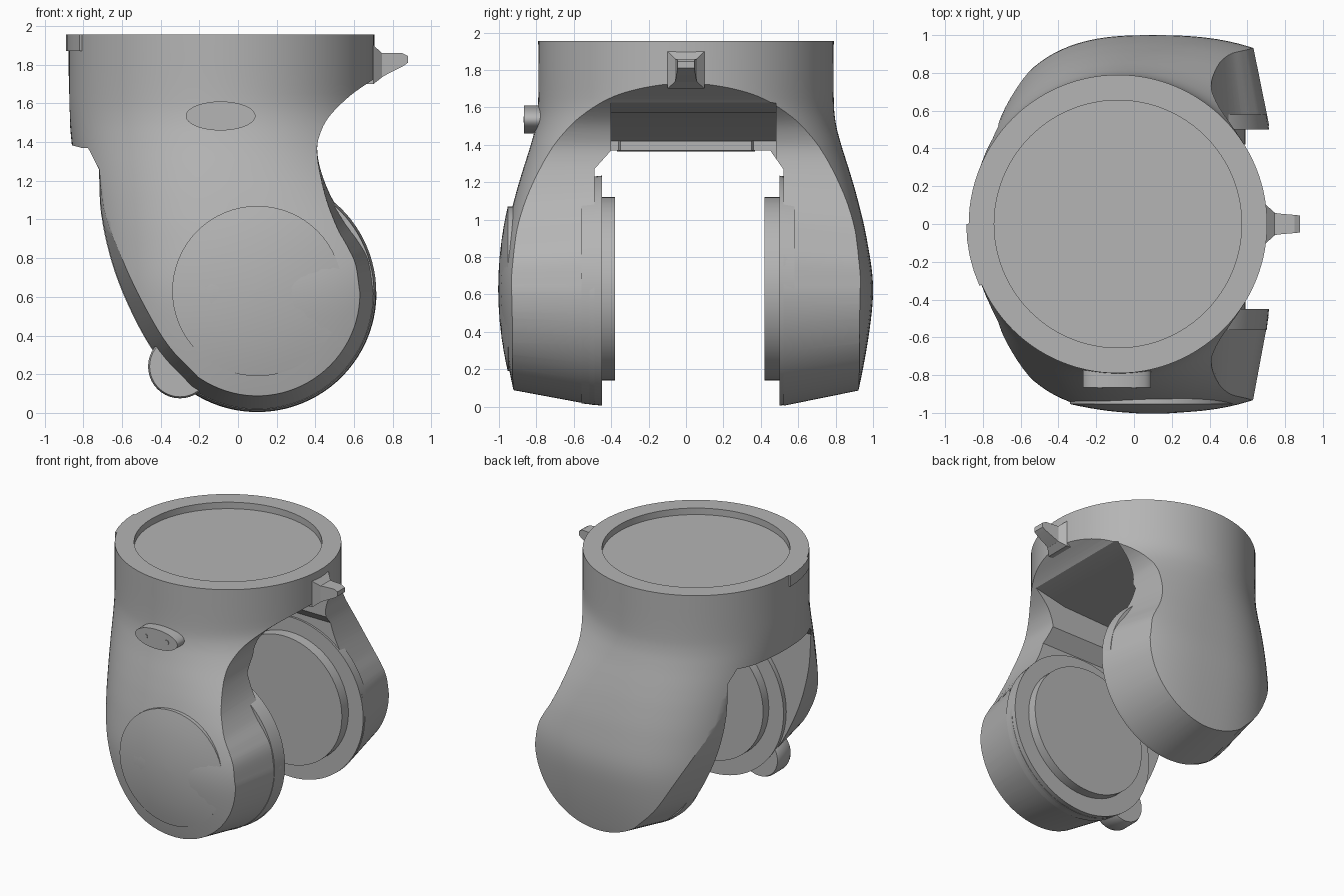
import bpy, bmesh, math
from mathutils import Vector

cube = bpy.data.objects.get("Cube")
if cube:
    bpy.data.objects.remove(cube)

grey = bpy.data.materials.new("plain_grey")
grey.use_nodes = True
grey.diffuse_color = (0.46, 0.46, 0.46, 1)
grey.node_tree.nodes["Principled BSDF"].inputs["Base Color"].default_value = grey.diffuse_color

HUB = Vector((0.10, 0.62))      # wheel axis in x, z
STEM_X, STEM_R, TOP = -0.085, 0.79, 1.955


def smooth(a, b, v):
    t = min(1, max(0, (v - a) / (b - a)))
    return t * t * (3 - 2 * t)


def spline(points, steps=6):
    """Smooth curve through the points."""
    p = [Vector(q) for q in points]
    p = [2 * p[0] - p[1]] + p + [2 * p[-1] - p[-2]]
    out = []
    for a, b, c, d in zip(p, p[1:], p[2:], p[3:]):
        for i in range(steps):
            t = i / steps
            out.append(0.5 * (2 * b + (c - a) * t + (2 * a - 5 * b + 4 * c - d) * t * t
                              + (3 * b - a - 3 * c + d) * t ** 3))
    return out + [p[-2]]


def loft(name, rings):
    """Skin closed rings of equal length and cap both ends."""
    bm = bmesh.new()
    loops = [[bm.verts.new(co) for co in ring] for ring in rings]
    n = len(loops[0])
    for a, b in zip(loops, loops[1:]):
        for i in range(n):
            j = (i + 1) % n
            bm.faces.new((a[i], a[j], b[j], b[i]))
    bm.faces.new(loops[0])
    bm.faces.new(loops[-1])
    bmesh.ops.recalc_face_normals(bm, faces=bm.faces)
    mesh = bpy.data.meshes.new(name)
    bm.to_mesh(mesh)
    bm.free()
    mesh.materials.append(grey)
    ob = bpy.data.objects.new(name, mesh)
    bpy.context.collection.objects.link(ob)
    return ob


def oval(name, x, z, rx, rz, sections, n=64):
    """Stack of ovals facing y; each section is (y, size)."""
    return loft(name, [[(x + rx * s * math.cos(math.tau * i / n), y,
                         z + rz * s * math.sin(math.tau * i / n)) for i in range(n)]
                       for y, s in sections])


def boolean(ob, cutter, operation):
    mod = ob.modifiers.new("cut", "BOOLEAN")
    mod.operation, mod.solver, mod.object = operation, "EXACT", cutter
    bpy.context.view_layer.objects.active = ob
    bpy.ops.object.modifier_apply(modifier=mod.name)
    bpy.data.objects.remove(cutter)


# Body: round stem swelling into two broad arms, fuller at the front of the wheel
widths = spline([(1.955, .79), (1.65, .79), (1.52, .80), (1.4, .83), (1.25, .877), (1.1, .92),
                 (0.9, .966), (0.65, 1.0), (0.4, .98), (0.1, .925), (-0.05, .88)], 5)
rings = []
for z, ry in widths:
    t = 1 - smooth(0.7, 1.65, z)
    cx = STEM_X + t * (HUB.x - STEM_X)
    ring = []
    for i in range(112):
        c, s = math.cos(math.tau * i / 112), math.sin(math.tau * i / 112)
        rx, power = (STEM_R + 0.31 * t, 2 / (2 + 0.5 * t)) if c > 0 else \
                    (STEM_R + 0.10 * t, 2 / (2 + 0.7 * t))
        ring.append((cx + rx * math.copysign(abs(c) ** power, c),
                     ry * math.copysign(abs(s) ** power, s), z))
    rings.append(ring)
body = loft("fork_body", rings)

# Front outline of the fork, drafted towards the outside of each arm
neck = spline([(.76, 1.78), (.70, 1.725), (.58, 1.64), (.47, 1.53), (.42, 1.43), (.41, 1.35),
               (.43, 1.25), (.48, 1.125), (.56, .995), (.64, .89), (.693, .79), (.72, .62)], 5)
arc = [HUB + 0.62 * Vector((math.cos(a), -math.sin(a)))
       for a in (math.radians(4 * k) for k in range(1, 31))]
rear = spline([(-.256, .112), (-.43, .30), (-.56, .53), (-.655, .77), (-.71, 1.02), (-.72, 1.26)], 5)
outline = ([Vector((.76, 2.1))] + neck + arc + rear
           + [Vector(q) for q in ((-.77, 1.36), (-.865, 1.385), (-.885, 2.1))])


def drafted(y, amount):
    ring = []
    for p in outline:
        q = HUB + (p - HUB) * (1 - amount * (1 - smooth(0.8, 1.42, p.y)))
        ring.append((q.x, y, q.y))
    return ring


boolean(body, loft("outline_cutter", [drafted(-1.05, .18), drafted(-.45, 0),
                                      drafted(.5, 0), drafted(1.05, .18)]), "INTERSECT")

# Wheel gap between the arms, with braced upper corners and a sloping ceiling
gap = [(-.49, -.2), (-.49, 1.27), (-.40, 1.37), (.45, 1.37), (.52, 1.27), (.52, -.2)]
boolean(body, loft("gap_cutter", [[(x, y, z) for y, z in gap] for x in (-1.3, 1.3)]), "DIFFERENCE")
ceiling = [(-.72, 1.3), (-.72, 1.42), (-.25, 1.55), (.3, 1.57), (1.0, 1.72), (1.0, 1.3)]
boolean(body, loft("ceiling_cutter", [[(x, y, z) for x, z in ceiling] for y in (-.40, .48)]),
        "DIFFERENCE")

# Shallow round recess in the top
recess = [[(STEM_X + .655 * math.cos(math.tau * i / 96), .655 * math.sin(math.tau * i / 96), z)
           for i in range(96)] for z in (TOP - .05, TOP + .1)]
boolean(body, loft("recess_cutter", recess), "DIFFERENCE")
parts = [body]

# Raised rings and hub pads on the inner faces of the arms
for side, outer, ring_y, pad_y in (("front", -.56, -.45, -.38), ("back", .58, .50, .42)):
    parts.append(oval(side + "_inner_ring", HUB.x, HUB.y, .615, .615, [(outer, .98), (ring_y, 1)], 96))
    parts.append(oval(side + "_hub_pad", HUB.x, .63, .49, .49, [(outer, 1), (pad_y, 1)]))

# Domed cap on the front arm
dome = [(-.953 - .051 * (1 - s * s), s) for s in (1, .9, .75, .6, .4, .2, .03)]
parts.append(oval("front_hub_cap", HUB.x, .63, .44, .44, [(-.85, 1)] + dome))

# Oval plate with two pins
parts.append(oval("oval_plate", -.09, 1.535, .18, .075, [(-.72, 1), (-.865, 1)]))
for name, x in (("left_pin", 0.0), ("right_pin", -.18)):
    parts.append(oval(name, x, 1.535, .017, .017, [(-.86, 1), (-.870, 1)], 24))

# Round knob at the lower rear of the front arm
parts.append(oval("lower_knob", -.30, .24, .165, .165,
                  [(-.62, .95), (-.60, 1), (-.48, 1), (-.46, .95)], 40))


def frustum(name, ends):
    """Block along x; each end is (x, half width, low z, high z)."""
    return loft(name, [[(x, -w, lo), (x, w, lo), (x, w, hi), (x, -w, hi)]
                       for x, w, lo, hi in ends])


# Release lever and its flared mount
parts.append(frustum("lever_mount", [(.64, .1, 1.70, 1.90), (.70, .1, 1.70, 1.90),
                                     (.745, .06, 1.735, 1.86)]))
parts.append(frustum("lever", [(.70, .065, 1.71, 1.86), (.77, .055, 1.75, 1.86),
                               (.85, .048, 1.79, 1.86), (.878, .045, 1.81, 1.845)]))

# Curved rear tab and inner slot bar on the skirt
edge = [(r, math.radians(a)) for r, span in ((.803, (180, 186, 192, 198, 204)),
                                             (.76, (204, 198, 192, 186, 180))) for a in span]
parts.append(loft("rear_tab", [[(STEM_X + r * math.cos(a), r * math.sin(a), z) for r, a in edge]
                               for z in (1.87, TOP)]))
parts.append(frustum("slot_bar", [(-.76, .37, 1.365, 1.425), (-.67, .35, 1.37, 1.42)]))

# Smooth shading with sharp creases
bpy.ops.object.select_all(action="DESELECT")
for ob in parts:
    ob.select_set(True)
bpy.context.view_layer.objects.active = body
bpy.ops.object.shade_smooth_by_angle(angle=math.radians(28))
